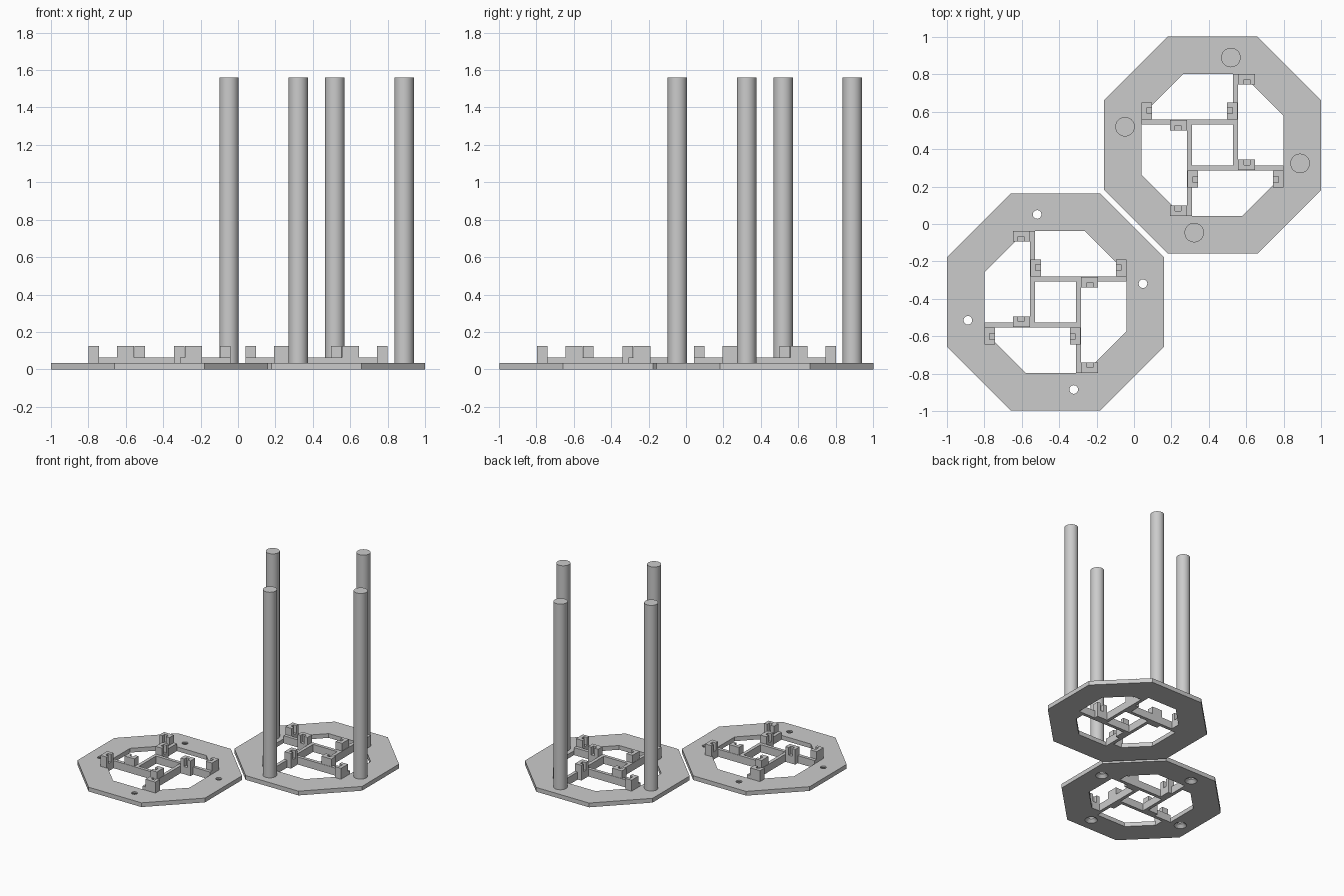
import bpy, bmesh, math
from mathutils import Vector

if "Cube" in bpy.data.objects:
    bpy.data.objects.remove(bpy.data.objects["Cube"])

PLATE_T, BEAM_T, CLIP_T = 0.035, 0.062, 0.125
IN, OUT = 0.11, 0.137          # beam band, measured from the plate centre
INNER, OUTER = 0.38, 0.58      # octagon apothems

grey = bpy.data.materials.new("plain grey")
grey.diffuse_color = (0.6, 0.6, 0.6, 1)
grey.use_nodes = True
grey.node_tree.nodes["Principled BSDF"].inputs["Base Color"].default_value = grey.diffuse_color


def finish(name, bm):
    bmesh.ops.recalc_face_normals(bm, faces=bm.faces)
    me = bpy.data.meshes.new(name)
    bm.to_mesh(me)
    bm.free()
    me.materials.append(grey)
    ob = bpy.data.objects.new(name, me)
    bpy.context.collection.objects.link(ob)
    return ob


def prism(bm, pts, z0, z1):
    """Extrude a 2D outline between two heights."""
    face = bm.faces.new([bm.verts.new((x, y, z0)) for x, y in pts])
    new = bmesh.ops.extrude_face_region(bm, geom=[face])["geom"]
    verts = [v for v in new if isinstance(v, bmesh.types.BMVert)]
    bmesh.ops.translate(bm, verts=verts, vec=(0, 0, z1 - z0))


def rect(x0, x1, y0, y1):
    return [(x0, y0), (x1, y0), (x1, y1), (x0, y1)]


def octagon(apothem):
    r = apothem / math.cos(math.pi / 8)
    return [(r * math.cos(a), r * math.sin(a))
            for a in (math.pi / 8 + i * math.pi / 4 for i in range(8))]


def ring_plate(name, centre):
    bm = bmesh.new()
    loops = [[bm.verts.new((x + centre[0], y + centre[1], z)) for x, y in octagon(a)]
             for a, z in ((OUTER, 0), (OUTER, PLATE_T), (INNER, PLATE_T), (INNER, 0))]
    for k in range(4):
        a, b = loops[k], loops[(k + 1) % 4]
        for i in range(8):
            j = (i + 1) % 8
            bm.faces.new((a[i], a[j], b[j], b[i]))
    return finish(name, bm)


def placer(centre, mirror, turn):
    """Quarter-turn a local outline about the plate centre, optionally mirrored."""
    def place(pts):
        out = []
        for x, y in pts:
            for _ in range(turn):
                x, y = y, -x
            out.append((centre[0] + mirror * x, centre[1] + y))
        return out
    return place


def clip(name, place, x0, x1, slot_side):
    """Upright post with a slot opening towards its partner."""
    y0, y1, s0, s1 = OUT, 0.227, 0.168, 0.200
    mid = (x0 + x1) / 2
    back, front = (x0, x1) if slot_side > 0 else (x1, x0)
    bm = bmesh.new()
    prism(bm, place(rect(x0, x1, y0, y1)), 0, BEAM_T)
    prism(bm, place([(back, y0), (front, y0), (front, s0), (mid, s0),
                     (mid, s1), (front, s1), (front, y1), (back, y1)]), BEAM_T, CLIP_T)
    finish(name, bm)


def cone(name, x, y, r0, r1, z0, z1):
    bm = bmesh.new()
    bmesh.ops.create_cone(bm, cap_ends=True, segments=48, radius1=r0, radius2=r1, depth=z1 - z0)
    bmesh.ops.translate(bm, verts=bm.verts, vec=Vector((x, y, (z0 + z1) / 2)))
    return finish(name, bm)


def activate(ob):
    bpy.ops.object.select_all(action='DESELECT')
    ob.select_set(True)
    bpy.context.view_layer.objects.active = ob


def cut(target, cutter):
    mod = target.modifiers.new("hole", 'BOOLEAN')
    mod.operation, mod.object, mod.solver = 'DIFFERENCE', cutter, 'EXACT'
    activate(target)
    bpy.ops.object.modifier_apply(modifier=mod.name)
    bpy.data.objects.remove(cutter)


# Two frames: one carries the rods, its mirror image has the screw holes
for label, centre, mirror in (("rod", (0.42, 0.422), 1), ("screw", (-0.42, -0.417), -1)):
    plate = ring_plate(label + "_plate", centre)
    for turn in range(4):
        place = placer(centre, mirror, turn)
        # Pinwheel beam and its pair of slotted clips
        bm = bmesh.new()
        prism(bm, place(rect(-INNER, IN, IN, OUT)), 0, BEAM_T)
        finish(f"{label}_beam_{turn}", bm)
        clip(f"{label}_outer_clip_{turn}", place, -INNER, -0.323, 1)
        clip(f"{label}_inner_clip_{turn}", place, 0.077, 0.134, -1)
        (x, y), = place([(0.098, 0.468)])
        if label == "rod":
            # Tall round rod
            rod = cone(f"rod_{turn}", x, y, 0.052, 0.052, PLATE_T, 1.56)
            activate(rod)
            bpy.ops.object.shade_smooth_by_angle(angle=math.radians(30))
        else:
            # Through hole, countersunk from below
            cut(plate, cone("hole_cutter", x, y, 0.023, 0.023, -0.05, 0.1))
            cut(plate, cone("sink_cutter", x, y, 0.052, 0.020, -0.005, 0.027))
